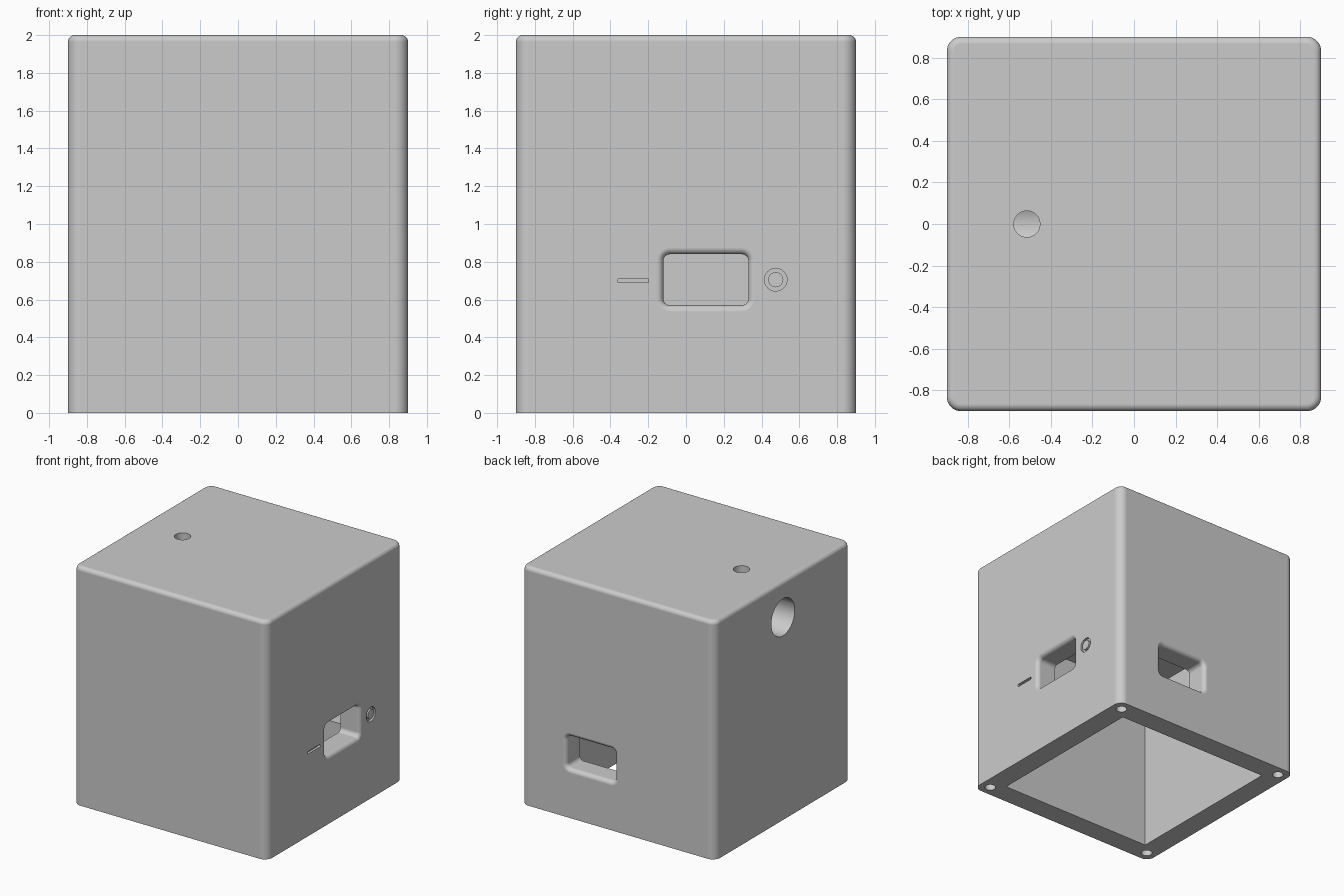
import bpy, bmesh, math
from mathutils import Matrix, Vector

cube = bpy.data.objects.get("Cube")
if cube:
    bpy.data.objects.remove(cube, do_unlink=True)

grey = bpy.data.materials.new("light grey")
grey.use_nodes = True
GREY = (0.6, 0.6, 0.6, 1)
grey.diffuse_color = GREY
grey.node_tree.nodes["Principled BSDF"].inputs["Base Color"].default_value = GREY


def outline(w, h, r, seg=8):
    """Rounded rectangle; a circle when w = h = 2r."""
    pts = []
    for i, (sx, sy) in enumerate([(1, 1), (-1, 1), (-1, -1), (1, -1)]):
        for k in range(seg + 1):
            a = math.pi / 2 * (i + k / seg)
            pts.append((sx * (w / 2 - r) + r * math.cos(a),
                        sy * (h / 2 - r) + r * math.sin(a)))
    return pts


def loft(name, rings, origin, u, v, depth_axis, closed=False):
    """Skin a row of (width, height, radius, depth) outlines into a solid."""
    frame = Matrix((u, v, depth_axis)).transposed()
    bm = bmesh.new()
    loops = [[bm.verts.new(Vector(origin) + frame @ Vector((x, y, d)))
              for x, y in outline(w, h, r)] for w, h, r, d in rings]
    pairs = list(zip(loops, loops[1:]))
    if closed:
        pairs.append((loops[-1], loops[0]))
    else:
        bm.faces.new(loops[0])
        bm.faces.new(loops[-1])
    for a, b in pairs:
        n = len(a)
        for i in range(n):
            j = (i + 1) % n
            bm.faces.new((a[i], a[j], b[j], b[i]))
    bmesh.ops.remove_doubles(bm, verts=bm.verts, dist=1e-5)
    bmesh.ops.recalc_face_normals(bm, faces=bm.faces)
    mesh = bpy.data.meshes.new(name)
    bm.to_mesh(mesh)
    bm.free()
    mesh.materials.append(grey)
    obj = bpy.data.objects.new(name, mesh)
    bpy.context.collection.objects.link(obj)
    return obj


X, Y, Z = Vector((1, 0, 0)), Vector((0, 1, 0)), Vector((0, 0, 1))
ARC = [math.pi / 2 * k / 6 for k in range(7)]
cutters = []


def drill(name, radius, depth, origin, u, v, inward):
    d = 2 * radius
    cutters.append(loft(name, [(d, d, radius, -0.05), (d, d, radius, depth)],
                        origin, u, v, inward))


def window(name, origin, u, inward):
    """Port opening with a rounded-over outer rim."""
    w, h, r, f = 0.45, 0.27, 0.035, 0.035
    profile = [(f, -0.05)] + [(f * (1 - math.sin(a)), f * (1 - math.cos(a))) for a in ARC]
    profile.append((0, 0.3))
    rings = [(w + 2 * o, h + 2 * o, r + o, d) for o, d in profile]
    cutters.append(loft(name, rings, origin, u, Z, inward))


# Box shell with rounded upright corners and a softer top edge
side, corner, soft = 1.8, 0.07, 0.035
rings = [(side, side, corner, 0)]
for a in ARC:
    inset = soft * (1 - math.cos(a))
    rings.append((side - 2 * inset, side - 2 * inset, corner - inset,
                  2 - soft + soft * math.sin(a)))
housing = loft("housing", rings, (0, 0, 0), X, Y, Z)

# Open underside cavity
cutters.append(loft("cavity", [(1.44, 1.44, 0, -0.1), (1.44, 1.44, 0, 1.4)],
                    (0, 0, 0), X, Y, Z))

# Port windows on the left and back walls
window("left_window", (0.9, 0.105, 0.705), Y, -X)
window("back_window", (0.255, 0.9, 0.545), X, -Y)

# Side bore and the small hole that meets it from the top
drill("side_bore", 0.155, 0.6, (-0.9, 0, 1.7), Y, Z, X)
drill("top_hole", 0.063, 0.3, (-0.515, 0, 2), X, Y, -Z)

# Screw holes under the four corners
for sx in (-1, 1):
    for sy in (-1, 1):
        drill("screw_hole", 0.043, 0.3, (sx * 0.81, sy * 0.81, 0), X, Y, Z)

# Engraved bar and ring beside the left window
cutters.append(loft("bar_groove", [(0.165, 0.022, 0.008, d) for d in (-0.05, 0.02)],
                    (0.9, -0.28, 0.7), Y, Z, -X))
ring = [(2 * r, 2 * r, r, d) for r, d in
        [(0.06, -0.05), (0.06, 0.02), (0.04, 0.02), (0.04, -0.05)]]
cutters.append(loft("ring_groove", ring, (0.9, 0.475, 0.705), Y, Z, -X, closed=True))

# Cut everything out of the housing
bpy.ops.object.select_all(action='DESELECT')
bpy.context.view_layer.objects.active = housing
housing.select_set(True)
for cutter in cutters:
    cutter.hide_render = True
    mod = housing.modifiers.new("cut", 'BOOLEAN')
    mod.operation = 'DIFFERENCE'
    mod.solver = 'EXACT'
    mod.object = cutter
    bpy.ops.object.modifier_apply(modifier=mod.name)
    bpy.data.objects.remove(cutter, do_unlink=True)

bpy.ops.object.shade_smooth_by_angle(angle=math.radians(30))
weighted = housing.modifiers.new("weighted_normals", 'WEIGHTED_NORMAL')
weighted.keep_sharp = True
